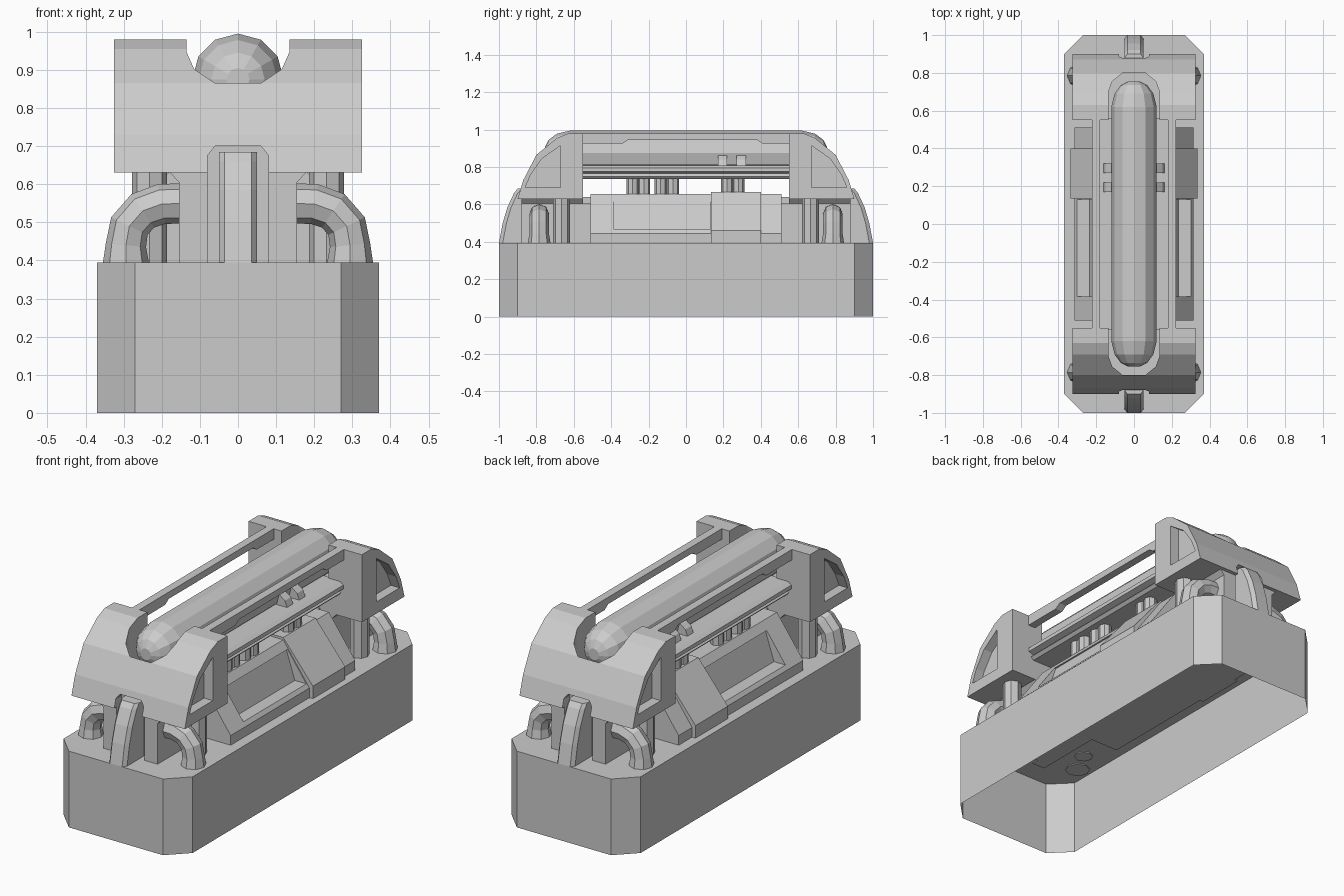
import bpy, bmesh
from math import sin, cos, pi
from mathutils import Vector

if "Cube" in bpy.data.objects:
    bpy.data.objects.remove(bpy.data.objects["Cube"])

grey = bpy.data.materials.new("plain_grey")
grey.use_nodes = True
colour = (0.6, 0.6, 0.6, 1)
grey.diffuse_color = colour
grey.node_tree.nodes["Principled BSDF"].inputs["Base Color"].default_value = colour


def finish(name, bm, mirror=""):
    bmesh.ops.recalc_face_normals(bm, faces=bm.faces)
    mesh = bpy.data.meshes.new(name)
    bm.to_mesh(mesh)
    bm.free()
    mesh.materials.append(grey)
    obj = bpy.data.objects.new(name, mesh)
    bpy.context.collection.objects.link(obj)
    return add_mirror(obj, mirror)


def add_mirror(obj, axes):
    if axes:
        mod = obj.modifiers.new("mirror", "MIRROR")
        mod.use_axis = ["x" in axes, "y" in axes, False]
        mod.use_clip = False
        mod.use_mirror_merge = False
    return obj


def loft(name, rings, mirror=""):
    """Skin a list of equal rings and cap both ends."""
    bm = bmesh.new()
    loops = [[bm.verts.new(p) for p in ring] for ring in rings]
    count = len(rings[0])
    for a, b in zip(loops, loops[1:]):
        for i in range(count):
            j = (i + 1) % count
            bm.faces.new((a[i], a[j], b[j], b[i]))
    bm.faces.new(loops[0])
    bm.faces.new(loops[-1])
    return finish(name, bm, mirror)


def prism(name, axis, outline, start, end, mirror=""):
    """Extrude a flat outline along one axis."""
    place = {"x": lambda p, t: (t, *p),
             "y": lambda p, t: (p[0], t, p[1]),
             "z": lambda p, t: (*p, t)}[axis]
    return loft(name, [[place(p, t) for p in outline] for t in (start, end)], mirror)


def rect(a, b, c, d):
    return [(a, c), (b, c), (b, d), (a, d)]


def circle(x, y, r, n):
    return [(x + r * cos(2 * pi * i / n), y + r * sin(2 * pi * i / n)) for i in range(n)]


def symmetric(half):
    return half + [(-x, z) for x, z in reversed(half)]


def cut(obj, cutter):
    mod = obj.modifiers.new("cut", "BOOLEAN")
    mod.operation = "DIFFERENCE"
    mod.solver = "EXACT"
    mod.object = cutter
    bpy.context.view_layer.objects.active = obj
    bpy.ops.object.modifier_apply(modifier=mod.name)
    bpy.data.objects.remove(cutter)


# Base: chamfered shell, open underneath
octagon = [(0.37, -0.9), (0.37, 0.9), (0.27, 1), (-0.27, 1),
           (-0.37, 0.9), (-0.37, -0.9), (-0.27, -1), (0.27, -1)]
base = prism("base", "z", octagon, 0, 0.395)
bm = bmesh.new()
bm.from_mesh(base.data)
floor = [f for f in bm.faces if f.calc_center_median().z < 0.01]
bmesh.ops.delete(bm, geom=floor, context="FACES_ONLY")
bm.to_mesh(base.data)
bm.free()

# End caps: arched block, rod pocket, side recesses and slot for the rib
arch = [(-0.55, 0.63), (-0.9, 0.63), (-0.87, 0.73), (-0.8, 0.865),
        (-0.69, 0.955), (-0.63, 0.98), (-0.55, 0.98)]
cap = prism("end_caps", "x", arch, -0.325, 0.325)
pocket = [(0.135, -0.5), (0.135, -0.7), (0.115, -0.755), (0.06, -0.8)]
cut(cap, prism("pocket_cutter", "z", symmetric(pocket), 0.76, 1.1))
recess = [(-0.67, 0.69), (-0.86, 0.69), (-0.83, 0.76), (-0.77, 0.845), (-0.67, 0.915)]
for side in (-1, 1):
    cut(cap, prism("recess_cutter", "x", recess, side * 0.275, side * 0.4))
slot = [(0.08, 0.5), (0.08, 0.675), (0.06, 0.7)]
cut(cap, prism("slot_cutter", "y", symmetric(slot), -1.1, -0.84))
add_mirror(cap, "y")

# Supports below the caps
prism("cap_columns", "z", rect(0.08, 0.155, -0.88, -0.55), 0.39, 0.635, "xy")
prism("cap_core", "z", rect(-0.085, 0.085, -0.84, -0.5), 0.39, 0.64, "y")
prism("cap_gussets", "y", [(0.15, 0.605), (0.155, 0.605), (0.18, 0.632), (0.15, 0.632)],
      -0.88, -0.55, "xy")
prism("round_posts", "z", circle(0.232, -0.665, 0.046, 8), 0.39, 0.64, "xy")

# Curved end ribs with a chamfered outer edge
rib = [(-1, 0.395), (-0.98, 0.5), (-0.955, 0.585), (-0.92, 0.66), (-0.9, 0.685)]
rings = []
for y, z in rib:
    rings.append([(-0.05, -0.83, z), (-0.05, y + 0.02, z), (-0.035, y, z),
                  (0.035, y, z), (0.05, y + 0.02, z), (0.05, -0.83, z)])
loft("end_ribs", rings, "y")

# Bent pipes with a small foot
curve = bpy.data.curves.new("bent_pipes", "CURVE")
curve.dimensions = "3D"
curve.bevel_depth = 0.053
curve.bevel_resolution = 2
curve.use_fill_caps = True
path = [(0.12, 0.55), (0.2, 0.548), (0.25, 0.53), (0.285, 0.49), (0.294, 0.44), (0.294, 0.39)]
spline = curve.splines.new("POLY")
spline.points.add(len(path) - 1)
for point, (x, z) in zip(spline.points, path):
    point.co = (x, -0.785, z, 1)
spline.points[-1].radius = 1.15
spline.use_smooth = False
pipes = bpy.data.objects.new("bent_pipes", curve)
bpy.context.collection.objects.link(pipes)
curve.materials.append(grey)
add_mirror(pipes, "xy")

# Central housing with sloped, windowed sides
housing = [(0.315, 0.39), (0.315, 0.445), (0.165, 0.655)]
body = prism("housing", "y", symmetric(housing), -0.51, 0.51)
window = [(0.4, 0.465), (0.235, 0.465), (0.185, 0.615), (0.4, 0.615)]
for side in (-1, 1):
    outline = [(side * x, z) for x, z in window]
    cut(body, prism("window_cutter", "y", outline, -0.385, 0.13))
clamp = [(0.335, 0.39), (0.335, 0.46), (0.165, 0.667)]
prism("housing_clamp", "y", symmetric(clamp), 0.135, 0.4)
prism("housing_ends", "z", rect(-0.155, 0.155, -0.6, -0.5), 0.39, 0.605, "y")

# Tray under the rod, its stepped edge and short stands
tray = [(0.19, 0.735), (0.205, 0.75), (0.19, 0.765), (0.22, 0.775), (0.22, 0.795), (0.2, 0.808)]
prism("tray", "y", symmetric(tray), -0.56, 0.56)
for y in (-0.285, -0.225, -0.135, -0.07, 0.22, 0.28):
    prism("tray_stand", "z", circle(0.13, y, 0.033, 8), 0.63, 0.745, "x")
for y in (0.195, 0.295):
    prism("tray_peg", "y", [(0.09, 0.8), (0.165, 0.8), (0.15, 0.84), (0.12, 0.862), (0.09, 0.862)],
          y - 0.025, y + 0.025, "x")

# Top rails, thinner along the middle
rail = [(-0.56, 0.98), (-0.56, 0.925), (-0.34, 0.925), (-0.31, 0.945),
        (0.38, 0.945), (0.41, 0.925), (0.56, 0.925), (0.56, 0.98)]
prism("top_rails", "x", rail, 0.18, 0.222, "x")

# Rod with domed ends
dome = [(0.755, 0.03), (0.735, 0.07), (0.69, 0.103), (0.62, 0.12)]
stations = [(-y, r) for y, r in dome] + dome[::-1]
rings = [[(x, y, z) for x, z in circle(0, 0.875, r, 12)] for y, r in stations]
loft("rod", rings)
